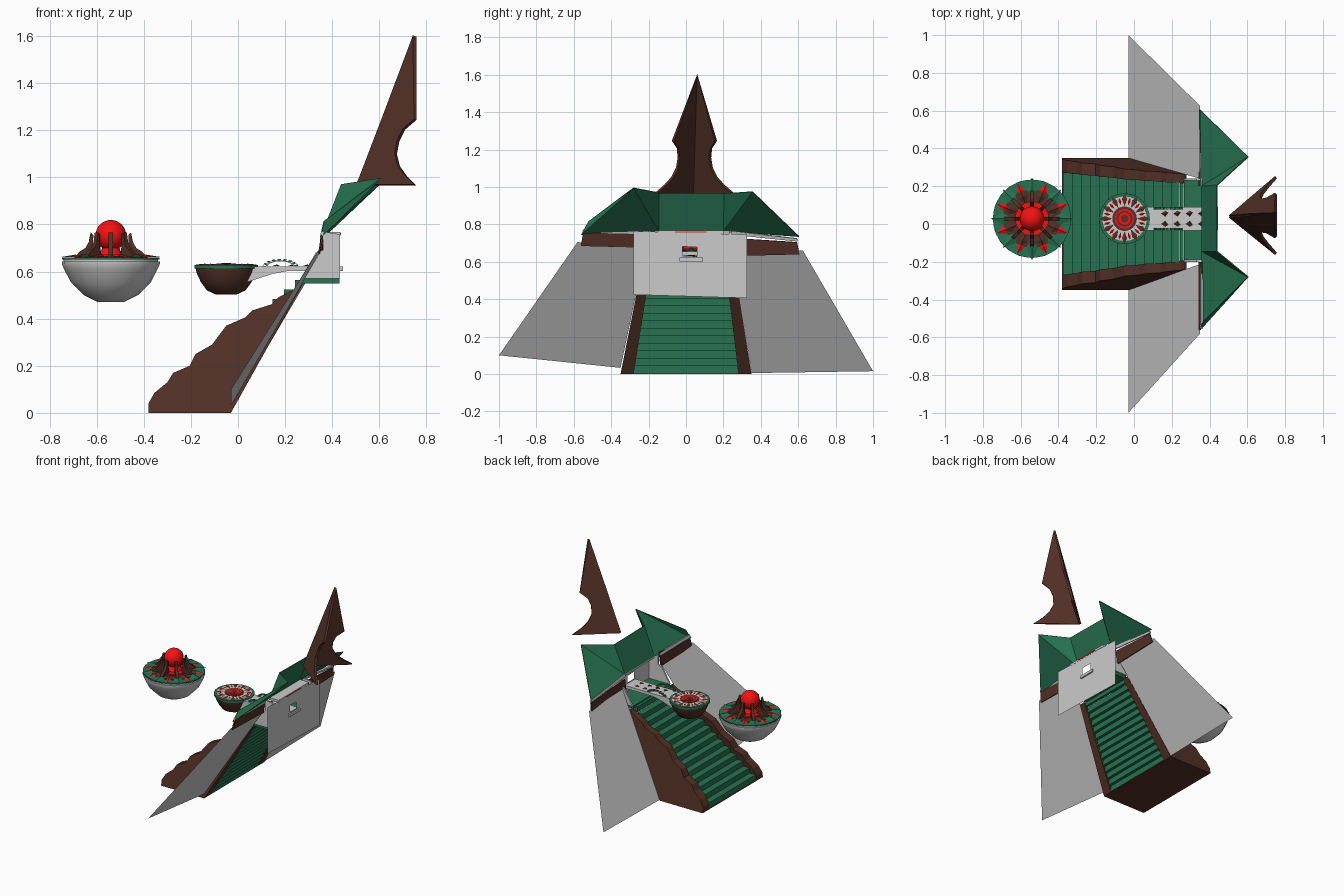
import bpy, bmesh, math
from math import pi, sin, cos

if "Cube" in bpy.data.objects:
    bpy.data.objects.remove(bpy.data.objects["Cube"])


def material(name, rgb):
    m = bpy.data.materials.new(name)
    m.diffuse_color = (*rgb, 1)
    m.use_nodes = True
    m.node_tree.nodes["Principled BSDF"].inputs["Base Color"].default_value = m.diffuse_color
    return m


BROWN = material("brown", (0.085, 0.03, 0.02))
GREEN = material("green", (0.02, 0.17, 0.085))
RED = material("red", (0.9, 0.006, 0.006))
CY = 0.028                      # y of the bridge and bowls


def mesh(name, verts, faces, mat=None, thick=0, smooth=False, normals=True):
    me = bpy.data.meshes.new(name)
    me.from_pydata(verts, [], faces)
    if normals:
        bm = bmesh.new()
        bm.from_mesh(me)
        bmesh.ops.recalc_face_normals(bm, faces=bm.faces)
        bm.to_mesh(me)
        bm.free()
    ob = bpy.data.objects.new(name, me)
    bpy.context.collection.objects.link(ob)
    if mat:
        me.materials.append(mat)
    if thick:
        mod = ob.modifiers.new("thickness", 'SOLIDIFY')
        mod.thickness = thick
        mod.offset = 0
    if smooth:
        bpy.ops.object.select_all(action='DESELECT')
        ob.select_set(True)
        bpy.context.view_layer.objects.active = ob
        bpy.ops.object.shade_smooth_by_angle(angle=math.radians(30))
    return ob


def prism_data(profile, y0, y1):
    """Profile in x-z pulled along y; y0 and y1 may depend on z."""
    f0 = y0 if callable(y0) else lambda z: y0
    f1 = y1 if callable(y1) else lambda z: y1
    n = len(profile)
    v = [(x, f0(z), z) for x, z in profile] + [(x, f1(z), z) for x, z in profile]
    f = [tuple(range(n)), tuple(range(2 * n - 1, n - 1, -1))]
    f += [(i, (i + 1) % n, n + (i + 1) % n, n + i) for i in range(n)]
    return v, f


def merge(parts):
    V, F = [], []
    for v, f in parts:
        k = len(V)
        V += v
        F += [tuple(i + k for i in q) for q in f]
    return V, F


def prism(name, profile, y0, y1, mat=None):
    return mesh(name, *prism_data(profile, y0, y1), mat)


def box_data(x0, x1, y0, y1, z0, z1):
    return prism_data([(x0, z0), (x1, z0), (x1, z1), (x0, z1)], y0, y1)


def lathe(name, profile, cx, n, mat=None, smooth=True):
    v = [(cx + r * cos(2 * pi * i / n), CY + r * sin(2 * pi * i / n), z)
         for r, z in profile for i in range(n)]
    f = [(j * n + i, j * n + (i + 1) % n, (j + 1) * n + (i + 1) % n, (j + 1) * n + i)
         for j in range(len(profile) - 1) for i in range(n)]
    f += [tuple(range(n)), tuple(range(len(v) - n, len(v)))]
    return mesh(name, v, f, mat, smooth=smooth)


def disc(name, r, z0, z1, cx, n, mat=None):
    return lathe(name, [(r, z0), (r, z1)], cx, n, mat, False)


def radial(name, data, cx, n, mat=None, start=0.0):
    """Repeat a part n times around a bowl's centre."""
    v0, f = data
    parts = []
    for i in range(n):
        a = start + 2 * pi * i / n
        parts.append(([(cx + x * cos(a) - y * sin(a), CY + x * sin(a) + y * cos(a), z)
                       for x, y, z in v0], f))
    return mesh(name, *merge(parts), mat)


def leaf_data(r0, rm, r1, w, z0, z1):
    """Flat pointed leaf with a raised middle."""
    return ([(r0, 0, z0), (rm, -w, z0), (r1, 0, z0), (rm, w, z0), (rm, 0, z1)],
            [(0, 1, 4), (1, 2, 4), (2, 3, 4), (3, 0, 4), (3, 2, 1, 0)])


def back_x(z):
    return -0.03 + 0.558 * z


def outer(z, s):
    return s * (0.35 - 0.18 * z) + 0.02 * z


def inner(z, s):
    return s * (0.28 - 0.14 * z) + 0.02 * z


# sloping wall sheets, brown bands and lips under the roof
for s, side, zb, zt, yt in ((-1, "right", 0.10, 0.705, -0.58), (1, "left", 0.015, 0.66, 0.625)):
    mesh("slope_wall_" + side,
         [(-0.03, s, zb), (-0.03, s * 0.35, zb * 0.33), (0.345, outer(0.68, s), 0.675), (0.35, yt, zt)],
         [(0, 1, 2, 3)])
    mesh("wall_band_" + side,
         [(0.345, s * 0.2, zt - 0.03), (0.345, yt * 0.97, zt - 0.02), (0.358, yt * 0.95, zt + 0.045),
          (0.358, s * 0.2, zt + 0.07)], [(0, 1, 2, 3)], BROWN, 0.008)
    mesh("roof_lip_" + side,
         [(0.355, s * 0.2, 0.75), (0.355, yt * 0.955, zt + 0.05), (0.36, yt * 0.95, zt + 0.065),
          (0.36, s * 0.2, 0.77)], [(0, 1, 2, 3)], None, 0.012)

# wavy brown stair sides
wave = [(-0.38, 0.04), (-0.355, 0.085), (-0.30, 0.13), (-0.275, 0.17), (-0.205, 0.20), (-0.18, 0.25),
        (-0.11, 0.29), (-0.05, 0.37), (0.03, 0.405), (0.06, 0.435), (0.14, 0.46), (0.17, 0.49),
        (0.25, 0.53), (0.27, 0.55)]
for s, side in ((-1, "right"), (1, "left")):
    prism("stair_side_" + side, [(back_x(0.55), 0.55), (-0.03, 0), (-0.38, 0)] + wave,
          lambda z: outer(z, s), lambda z: inner(z, s), BROWN)

# green steps, each running back to the slope
N, H = 14, 0.56 / 14
steps = []
for i in range(N):
    z = 0.004 + i * H
    x0 = -0.375 + i * 0.0475
    steps.append(box_data(x0, back_x(z), inner(z, -1), inner(z, 1), z, z + H))
mesh("stair_steps", *merge(steps), GREEN)
mesh("stair_base", *box_data(-0.38, -0.03, -0.28, 0.28, 0, 0.004), BROWN)

# landing with side walls and the windowed back plate
mesh("landing_floor", *box_data(0.265, 0.432, -0.19, 0.23, 0.55, 0.57), GREEN)
for y, side in ((-0.20, "right"), (0.23, "left")):
    prism("landing_wall_" + side, [(0.265, 0.57), (0.433, 0.57), (0.433, 0.758), (0.36, 0.77),
                                   (0.36, 0.69), (0.33, 0.68)], y, y + 0.012)
ys, zs = (-0.28, -0.02, 0.06, 0.325), (0.415, 0.63, 0.68, 0.755)
mesh("back_plate", [(0.435, y, z - 0.03 * (y - 0.02)) for z in zs for y in ys],
     [(4 * j + i, 4 * j + i + 1, 4 * j + i + 5, 4 * j + i + 4)
      for j in range(3) for i in range(3) if (i, j) != (1, 1)])
mesh("lintel", *box_data(0.36, 0.436, -0.15, 0.20, 0.752, 0.768))
mesh("lintel_trim", *box_data(0.40, 0.438, -0.06, 0.11, 0.757, 0.763), RED)

# folded green roof
mesh("roof", [(0.35, -0.56, 0.745), (0.365, -0.52, 0.815), (0.605, -0.28, 0.995), (0.44, -0.145, 0.97),
              (0.36, -0.145, 0.765), (0.36, 0.20, 0.765), (0.44, 0.205, 0.965), (0.605, 0.355, 0.975),
              (0.35, 0.605, 0.735)],
     [(0, 1, 2), (0, 2, 4), (2, 3, 4), (3, 6, 5, 4), (6, 7, 5), (7, 8, 5)], GREEN, 0.006)

# brown spire: two sheets folded on the front ridge, with a curved rear cut
tip, foot = (0.75, 0.06, 1.6), (0.51, 0.04, 0.975)
cut = [(0.752, 1.245), (0.705, 1.205), (0.68, 1.155), (0.67, 1.10), (0.682, 1.05), (0.71, 1.01), (0.752, 0.968)]
sv, sf = [tip, foot], []
for s in (-1, 1):
    k = len(sv)
    for x, z in cut:
        ridge = foot[0] + (z - 0.975) * 0.384
        sv.append((x, 0.045 + s * (x - ridge) * 0.83, z))
        sv.append((ridge, 0.04 + 0.032 * (z - 0.975), z))
    n = len(cut)
    sf.append((0, k, k + 1))
    sf += [(k + 2 * i, k + 2 * i + 2, k + 2 * i + 3, k + 2 * i + 1) for i in range(n - 1)]
sv = [v for v in sv]
mesh("spire", sv, sf, BROWN, 0.016)

# bridge deck with arched underside, leaf inlays and arched rails
prism("bridge", [(0.04, 0.622), (0.04, 0.555), (0.09, 0.572), (0.15, 0.591), (0.21, 0.602), (0.445, 0.602),
                 (0.445, 0.622)], CY - 0.062, CY + 0.062)
inlay, rail, rail_bar = [], [], []
for s in (-1, 1):
    for i in range(4):
        cx, cy = 0.165 + 0.065 * i, CY + s * 0.027
        inlay.append(([(cx - 0.022, cy, 0.623), (cx, cy - 0.016, 0.623), (cx + 0.016, cy + 0.006 * s, 0.623),
                       (cx, cy + 0.016, 0.623), (cx, cy, 0.63)],
                      [(0, 1, 4), (1, 2, 4), (2, 3, 4), (3, 0, 4), (3, 2, 1, 0)]))
    y = CY + s * 0.055
    arc = lambda t, r: (0.18 - r * 0.078 * cos(t), 0.618 + r * 0.036 * sin(t))
    for i in range(9):
        a, b = pi * i / 9, pi * (i + 0.6) / 9
        rail.append(prism_data([arc(a, 0.78), arc(b, 0.78), arc(b, 1), arc(a, 1)], y - 0.006, y + 0.006))
        c = pi * (i + 1) / 9
        rail_bar.append(prism_data([arc(a, 0.72), arc(c, 0.72), arc(c, 0.82), arc(a, 0.82)], y - 0.004, y + 0.004))
mesh("bridge_inlays", *merge(inlay), BROWN)
mesh("bridge_rail_blocks", *merge(rail), GREEN)
mesh("bridge_rail_arches", *merge(rail_bar))

# small brown bowl with a patterned top
SX = -0.05
lathe("small_bowl", [(0.045, 0.503), (0.082, 0.52), (0.108, 0.556), (0.126, 0.595), (0.13, 0.614)], SX, 20, BROWN)
disc("small_bowl_rim", 0.135, 0.612, 0.627, SX, 24, GREEN)
disc("small_bowl_floor", 0.118, 0.62, 0.629, SX, 24)
radial("small_bowl_brown_leaves", leaf_data(0.06, 0.105, 0.132, 0.016, 0.6285, 0.633), SX, 12, BROWN)
radial("small_bowl_red_leaves", leaf_data(0.075, 0.095, 0.115, 0.008, 0.629, 0.634), SX, 12, RED, pi / 12)
for i, (r, m) in enumerate(((0.065, BROWN), (0.052, RED), (0.042, BROWN), (0.033, RED), (0.02, BROWN))):
    disc("small_bowl_ring_%d" % (i + 1), r, 0.625, 0.631 + 0.0012 * i, SX, 24, m)

# large grey bowl with rim
LX = -0.54
lathe("large_bowl", [(0.055, 0.47), (0.115, 0.50), (0.17, 0.555), (0.198, 0.61), (0.208, 0.632), (0.208, 0.642),
                     (0.2, 0.642), (0.2, 0.655)], LX, 20)
disc("large_bowl_rim", 0.207, 0.652, 0.660, LX, 32, GREEN)

# flower pattern, thorns and the red orb on the large bowl
disc("flower_bed", 0.155, 0.655, 0.663, LX, 24, BROWN)
disc("orb_base", 0.09, 0.66, 0.672, LX, 24, RED)
radial("green_leaves", leaf_data(0.09, 0.15, 0.218, 0.032, 0.661, 0.672), LX, 8, GREEN)
radial("red_leaves", leaf_data(0.12, 0.16, 0.20, 0.02, 0.661, 0.671), LX, 8, RED, pi / 8)
radial("brown_leaves", leaf_data(0.08, 0.125, 0.165, 0.024, 0.664, 0.676), LX, 8, BROWN, pi / 8)
thorn = [(0.065, 0.665), (0.15, 0.665), (0.132, 0.685), (0.108, 0.70), (0.094, 0.725), (0.086, 0.766),
         (0.074, 0.755), (0.076, 0.715)]
radial("thorns", prism_data(thorn, -0.01, 0.01), LX, 8, BROWN)
lathe("orb_stand", [(0.055, 0.67), (0.04, 0.69), (0.035, 0.71)], LX, 20, RED)
bpy.ops.mesh.primitive_uv_sphere_add(segments=32, ring_count=16, radius=0.065, location=(LX, CY, 0.754))
orb = bpy.context.object
orb.name = "orb"
orb.data.materials.append(RED)
bpy.ops.object.shade_smooth_by_angle()
